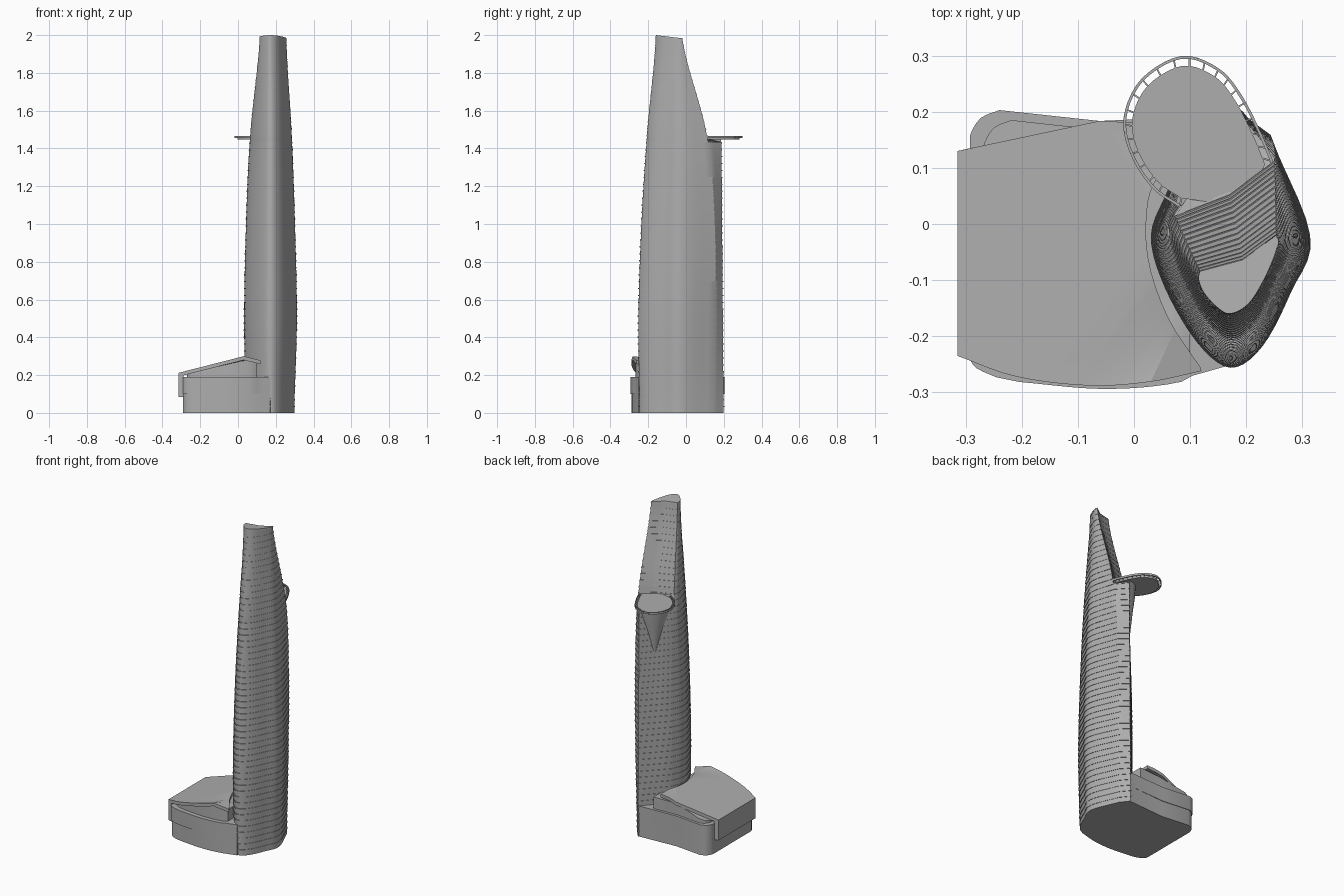
import bpy
import bmesh
import math
from mathutils import Vector

cube = bpy.data.objects.get("Cube")
if cube:
    bpy.data.objects.remove(cube)


def make_material(name, value):
    mat = bpy.data.materials.new(name)
    mat.use_nodes = True
    color = (value, value, value, 1)
    mat.diffuse_color = color
    mat.node_tree.nodes["Principled BSDF"].inputs["Base Color"].default_value = color
    return mat


grey = make_material("plain grey", 0.42)


def finish(name, bm, smooth=True):
    bmesh.ops.recalc_face_normals(bm, faces=bm.faces)
    mesh = bpy.data.meshes.new(name)
    bm.to_mesh(mesh)
    bm.free()
    mesh.materials.append(grey)
    obj = bpy.data.objects.new(name, mesh)
    bpy.context.collection.objects.link(obj)
    if smooth:
        bpy.ops.object.select_all(action='DESELECT')
        obj.select_set(True)
        bpy.context.view_layer.objects.active = obj
        bpy.ops.object.shade_smooth_by_angle(angle=math.radians(30))
    return obj


def catmull(a, b, c, d, t):
    return 0.5 * (2 * b + (c - a) * t + (2 * a - 5 * b + 4 * c - d) * t ** 2
                  + (3 * b - a - 3 * c + d) * t ** 3)


def smooth_path(points, steps):
    """Smooth open path through the points."""
    pts = [Vector(p) for p in points]
    ext = [2 * pts[0] - pts[1]] + pts + [2 * pts[-1] - pts[-2]]
    path = [catmull(*ext[i:i + 4], s / steps)
            for i in range(len(pts) - 1) for s in range(steps)]
    return path + [pts[-1]]


def loft(name, loops):
    bm = bmesh.new()
    rings = [[bm.verts.new(p) for p in loop] for loop in loops]
    n = len(rings[0])
    for low, high in zip(rings, rings[1:]):
        for i in range(n):
            j = (i + 1) % n
            bm.faces.new((low[i], low[j], high[j], high[i]))
    caps = [bm.faces.new(rings[0]), bm.faces.new(rings[-1])]
    bmesh.ops.triangulate(bm, faces=caps)
    return finish(name, bm)


def slab(name, outline, bottom, top):
    """Prism whose bottom and top heights are numbers or functions of x, y."""
    def height(h, p):
        return h(p[0], p[1]) if callable(h) else h
    return loft(name, [[(p[0], p[1], height(h, p)) for p in outline]
                       for h in (bottom, top)])


# Tower sections: height, left x, right x, front y, left corner y,
# right corner y, back left x and y, back right x and y
KEYS = [
    (0.0, .037, .300, -.250, -.02, -.02, .060, .055, .235, .150),
    (0.5, .030, .314, -.256, -.02, -.02, .060, .060, .240, .158),
    (1.0, .040, .304, -.240, -.02, -.02, .065, .050, .245, .155),
    (1.46, .062, .287, -.210, -.02, -.02, .072, .015, .252, .115),
    (2.0, .115, .256, -.160, -.10, -.04, .117, -.085, .255, -.02),
]
TERRACE = 1.45
CENTER = Vector((0.172, -0.02))


def tower_section(z, scale=1.0):
    k = max(i for i in range(len(KEYS) - 1) if KEYS[i][0] <= z)
    ids = [max(k - 1, 0), k, k + 1, min(k + 2, len(KEYS) - 1)]
    t = (z - KEYS[k][0]) / (KEYS[k + 1][0] - KEYS[k][0])
    rows = [KEYS[i][1:] for i in ids]
    l, r, f, cl, cr, blx, bly, brx, bry = [catmull(*col, t) for col in zip(*rows)]
    cx = CENTER.x
    path = smooth_path([
        (blx, bly), (l, cl),
        (l + .17 * (cx - l), cl + .39 * (f - cl)),
        (l + .58 * (cx - l), cl + .81 * (f - cl)),
        (cx, f),
        (r - .60 * (r - cx), cr + .84 * (f - cr)),
        (r - .24 * (r - cx), cr + .43 * (f - cr)),
        (r, cr), (brx, bry)], 5)
    # Pointed back below the terrace, shallow hollow facade above it
    if z < TERRACE:
        back = Vector((.192, .203 - .008 * z))
    else:
        back = Vector(((blx + brx) / 2 + .008, (bly + bry) / 2 - .012))
    for end, start in ((path[-1], back), (back, path[0])):
        path = path + [end.lerp(start, s / 3) for s in ((1, 2, 3) if start is back else (1, 2))]
    middle = Vector((cx, (f + back.y) / 2))
    return [middle + (p - middle) * scale for p in path]


def ring_at(z, scale=1.0):
    return [(p.x, p.y, z) for p in tower_section(z, scale)]


# Tower with a thin projecting slab edge at every floor
FLOORS = 54
step = 1.985 / FLOORS
loops = []
for i in range(FLOORS):
    z0 = i * step
    for part, scale in ((0, .982), (.82, .982), (.82, 1), (1, 1)):
        loops.append(ring_at(z0 + part * step, scale))
crown = [(p.x, p.y, 2.0 - .12 * (p.y + .16)) for p in tower_section(1.99, .985)]
loops.append(crown)
loft("tower", loops)

# Terrace disc standing out behind the tower
edge = smooth_path([
    (.082, .032), (.035, .065), (-.004, .125), (-.016, .19), (.015, .257),
    (.085, .297), (.15, .275), (.19, .228), (.225, .16), (.25, .10)], 5)
hub = Vector((.10, .16))
floor_edge = [hub + (p - hub) * .89 for p in edge]
slab("terrace_floor", floor_edge + [Vector((.2, .03))], 1.447, 1.462)

# Thin outer rail and the short arms that carry it
rail = bmesh.new()


def add_bar(a, b, width, low, high):
    side = (b - a).normalized().orthogonal() * width / 2
    corners = (a + side, b + side, b - side, a - side)
    lower = [rail.verts.new((p.x, p.y, low)) for p in corners]
    upper = [rail.verts.new((p.x, p.y, high)) for p in corners]
    rail.faces.new(lower)
    rail.faces.new(upper)
    for i in range(4):
        j = (i + 1) % 4
        rail.faces.new((lower[i], lower[j], upper[j], upper[i]))


for a, b in zip(edge, edge[1:]):
    add_bar(a, b, .005, 1.455, 1.467)
for a, b in list(zip(edge, floor_edge))[::2]:
    add_bar(a, b, .003, 1.454, 1.464)
finish("terrace_rail", rail, False)

# Tapering bracket beneath the terrace
top_arc = smooth_path([(.075, .03), (.085, .105), (.13, .165), (.188, .186)], 4)
apex = Vector((.132, .118))
inner = Vector((.17, .06))
loft("terrace_bracket", [
    [(q.x, q.y, z) for q in [apex.lerp(p, grow) for p in top_arc + [inner]]]
    for z, grow in ((1.13, .05), (1.28, .5), (1.39, .9), (1.448, 1))])

# Podium: base, projecting middle band and recessed upper wall
base = smooth_path([(-.20, -.276), (-.06, -.288), (.06, -.28), (.17, -.252)], 5)
base += [Vector(p) for p in ((.19, -.1), (.19, .195), (-.06, .180))]
base += smooth_path([(-.235, .199), (-.268, .185), (-.287, .155), (-.29, .13)], 3)
base += smooth_path([(-.29, -.232), (-.275, -.252), (-.24, -.268)], 3)
slab("podium_base", base, 0, .105)
origin = Vector((0, 0))
band = [origin.lerp(p, 1.02) if p.x < .1 else p for p in base]
band = [Vector((max(p.x, -.292), p.y)) for p in band]
slab("podium_band", band, .10, .19)


def roof_height(x, y):
    return .212 + .255 * (x + .315) - max(0, x - .03) * .5


def roof_underside(x, y):
    return roof_height(x, y) - .02


wall = [Vector((p.x * .93, p.y * .93)) if p.x < .09 else Vector((.10, p.y * .9))
        for p in base]
slab("podium_upper_wall", wall, .18, roof_underside)

# Sloping podium roof with a drop panel on its outer end
roof = smooth_path([(-.315, -.235), (-.21, -.272), (-.08, -.288),
                    (.03, -.281), (.12, -.262)], 5)
roof += smooth_path([(.118, -.255), (.06, -.165), (.025, -.06), (.025, .04), (.05, .10)], 4)
roof += [Vector((.05, .178)), Vector((-.01, .181)), Vector((-.06, .184)),
         Vector((-.315, .13))]
slab("podium_roof", roof, roof_underside, roof_height)
panel = [(-.315, -.235), (-.288, -.243), (-.288, .136), (-.315, .13)]
slab("podium_end_panel", panel, .085, .205)
